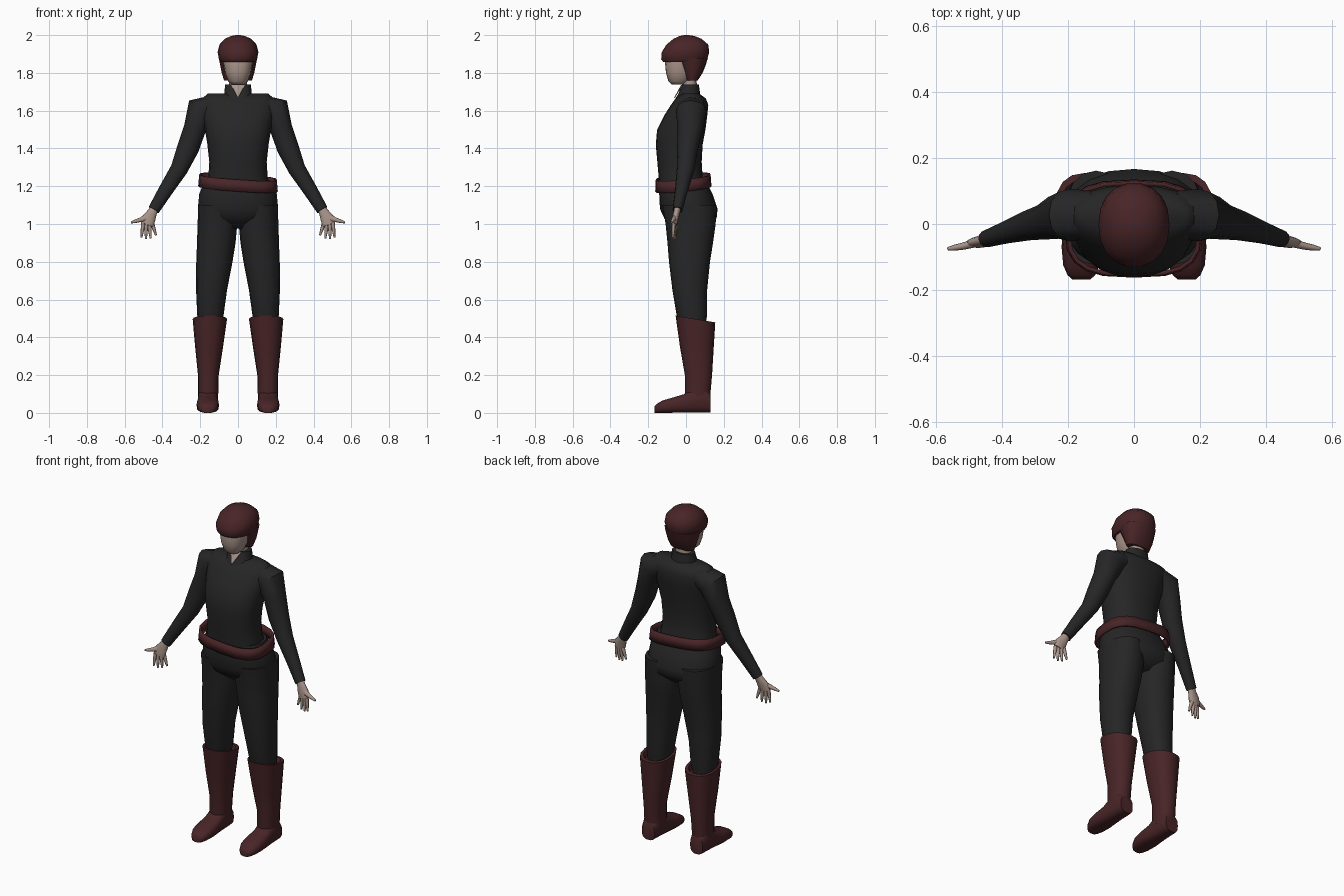
import bpy, bmesh, math
from mathutils import Vector


def material(name, rgb):
    m = bpy.data.materials.new(name)
    m.diffuse_color = (*rgb, 1)
    return m


BLACK = material("black cloth", (0.019, 0.019, 0.019))
RED = material("dark red leather", (0.066, 0.018, 0.020))
SKIN = material("pale skin", (0.40, 0.30, 0.255))


def ring(c, u, v, n, p):
    """Superellipse ring around c spanned by half-axes u and v."""
    pts = []
    for i in range(n):
        a = 2 * math.pi * i / n
        f = lambda t: math.copysign(abs(t) ** (2 / p), t)
        pts.append(c + u * f(math.cos(a)) + v * f(math.sin(a)))
    return pts


def loft(name, rings, mat, mirror=False, caps=True, warp=None, angle=50):
    bm = bmesh.new()
    rows = [[bm.verts.new(warp(p) if warp else p) for p in r] for r in rings]
    n = len(rows[0])
    for a, b in zip(rows, rows[1:]):
        for i in range(n):
            j = (i + 1) % n
            bm.faces.new((a[i], a[j], b[j], b[i]))
    if caps:
        bm.faces.new(rows[0])
        bm.faces.new(rows[-1])
    bmesh.ops.recalc_face_normals(bm, faces=bm.faces)
    me = bpy.data.meshes.new(name)
    bm.to_mesh(me)
    bm.free()
    me.materials.append(mat)
    ob = bpy.data.objects.new(name, me)
    bpy.context.collection.objects.link(ob)
    bpy.ops.object.select_all(action='DESELECT')
    ob.select_set(True)
    bpy.context.view_layer.objects.active = ob
    bpy.ops.object.shade_smooth_by_angle(angle=math.radians(angle))
    if mirror:
        ob.modifiers.new("mirror", 'MIRROR')
    return ob


def stack(name, rows, mat, n=16, p=2.3, **kw):
    """Upright loft; rows are (z, centre x, half width, front y, back y)."""
    rings = [ring(Vector((cx, (f + b) / 2, z)), Vector((rx, 0, 0)),
                  Vector((0, (b - f) / 2, 0)), n, p) for z, cx, rx, f, b in rows]
    return loft(name, rings, mat, **kw)


def limb(name, rows, mat, n=12, p=2.1, **kw):
    """Loft along a path; rows are (x, y, z, radius seen from front, depth radius)."""
    c = [Vector(r[:3]) for r in rows]
    rings = []
    for i, r in enumerate(rows):
        t = c[min(i + 1, len(c) - 1)] - c[max(i - 1, 0)]
        u = t.cross(Vector((0, 1, 0))).normalized()
        v = u.cross(t).normalized()
        rings.append(ring(c[i], u * r[3], v * r[4], n, p))
    return loft(name, rings, mat, mirror=True, **kw)


# Tunic body and collar
stack("tunic", [
    (1.17, 0, .175, -.14, .115), (1.25, 0, .157, -.145, .088),
    (1.33, 0, .152, -.152, .083), (1.42, 0, .162, -.16, .088),
    (1.50, 0, .175, -.153, .103), (1.57, 0, .188, -.118, .112),
    (1.63, 0, .20, -.08, .118), (1.665, 0, .19, -.055, .105),
    (1.69, 0, .16, -.02, .07)], BLACK, n=20)
stack("collar", [(1.65, 0, .085, -.065, .085), (1.69, 0, .073, -.04, .075),
                 (1.738, 0, .068, -.022, .068)], BLACK)

# Open neckline plate
bm = bmesh.new()
l, m, r, b = [bm.verts.new(q) for q in ((-.036, -.021, 1.737), (0, -.026, 1.737),
                                        (.036, -.021, 1.737), (0, -.063, 1.668))]
bm.faces.new((l, b, m))
bm.faces.new((m, b, r))
me = bpy.data.meshes.new("neckline")
bm.to_mesh(me)
bm.free()
me.materials.append(SKIN)
neckline = bpy.data.objects.new("neckline", me)
bpy.context.collection.objects.link(neckline)
neckline.modifiers.new("thickness", 'SOLIDIFY').thickness = 0.004

# Sleeves
limb("sleeves", [
    (.12, .03, 1.63, .055, .07), (.195, .027, 1.60, .083, .08),
    (.23, .023, 1.50, .059, .068), (.265, .008, 1.40, .058, .055),
    (.312, -.002, 1.29, .046, .047), (.385, -.025, 1.175, .038, .034),
    (.446, -.045, 1.075, .031, .026)], BLACK)

# Hands: palm, four fingers, thumb
limb("palms", [
    (.438, -.043, 1.09, .024, .02), (.452, -.048, 1.065, .025, .017),
    (.472, -.056, 1.03, .036, .017), (.482, -.060, .995, .034, .012)], SKIN)
FINGERS = [(.455, -.052, 1.005, .434, -.052, .940), (.470, -.057, .998, .462, -.058, .923),
           (.487, -.061, .998, .487, -.064, .920), (.502, -.065, 1.005, .511, -.069, .928)]
for i, (x, y, z, tx, ty, tz) in enumerate(FINGERS):
    limb(f"finger_{i + 1}", [(x, y, z, .011, .010),
                             ((x + tx) / 2, (y + ty) / 2, (z + tz) / 2, .009, .009),
                             (tx, ty, tz, .005, .005)], SKIN, n=8)
limb("thumbs", [(.478, -.057, 1.035, .02, .013), (.518, -.067, 1.022, .012, .011),
                (.545, -.072, 1.014, .009, .009), (.566, -.075, 1.008, .005, .005)], SKIN, n=8)

# Trousers
stack("trouser_hips", [
    (1.23, 0, .175, -.135, .105), (1.16, 0, .205, -.142, .14),
    (1.08, 0, .213, -.138, .167), (1.03, 0, .20, -.115, .162),
    (.975, 0, .10, -.05, .10)], BLACK, n=20)
stack("trouser_legs", [
    (1.10, .115, .095, -.125, .162), (1.00, .109, .105, -.108, .157),
    (.90, .115, .102, -.098, .143), (.80, .125, .096, -.09, .127),
    (.65, .140, .082, -.072, .112), (.52, .146, .070, -.05, .112),
    (.44, .150, .060, -.03, .10)], BLACK, mirror=True)

# Belt, hanging a little askew
belt = stack("belt", [(1.18, 0, .211, -.163, .135), (1.243, 0, .205, -.160, .130)],
             RED, n=20, p=2.9, caps=False,
             warp=lambda q: Vector((q.x, q.y, q.z - .07 * q.x + .10 * q.y + .008)))
solid = belt.modifiers.new("thickness", 'SOLIDIFY')
solid.thickness = 0.012

# Boots: shaft with a rim higher at the front, then foot
stack("boot_shafts", [
    (.06, .158, .050, .0, .128), (.11, .158, .054, -.005, .130),
    (.20, .157, .055, -.006, .138), (.35, .153, .074, -.032, .147),
    (.497, .149, .091, -.055, .155), (.497, .149, .076, -.045, .135),
    (.47, .149, .066, -.03, .12)], RED, mirror=True,
    warp=lambda q: Vector((q.x, q.y, q.z - (.17 * (q.y - .05) if q.z > .46 else 0))))
foot = [(.130, .042, .10), (.10, .050, .14), (.03, .053, .13), (-.01, .055, .10),
        (-.07, .060, .082), (-.125, .055, .066), (-.155, .042, .048), (-.168, .028, .034)]
loft("boot_feet", [ring(Vector((.160, y, h / 2)), Vector((w, 0, 0)), Vector((0, 0, h / 2)), 14, 2.8)
                   for y, w, h in foot], RED, mirror=True)

# Neck and face
stack("neck", [(1.66, 0, .05, -.015, .06), (1.80, 0, .045, -.02, .055)], SKIN, n=12)
stack("face", [
    (1.738, 0, .032, -.075, -.01), (1.755, 0, .052, -.093, .02),
    (1.80, 0, .069, -.106, .045), (1.86, 0, .079, -.112, .06),
    (1.90, 0, .078, -.10, .06)], SKIN)

# Hair: back and sides, then crown with fringe
stack("hair_back", [
    (1.76, 0, .074, .002, .062), (1.80, 0, .086, -.018, .088),
    (1.84, 0, .094, -.04, .104), (1.88, 0, .102, -.06, .116)], RED)
stack("hair_crown", [
    (1.858, 0, .092, -.122, .106), (1.872, 0, .101, -.133, .114),
    (1.91, 0, .108, -.130, .125), (1.95, 0, .098, -.105, .119),
    (1.98, 0, .070, -.068, .084), (1.995, 0, .038, -.035, .047),
    (2.0, 0, .012, -.01, .015)], RED, n=18, p=2.2)
